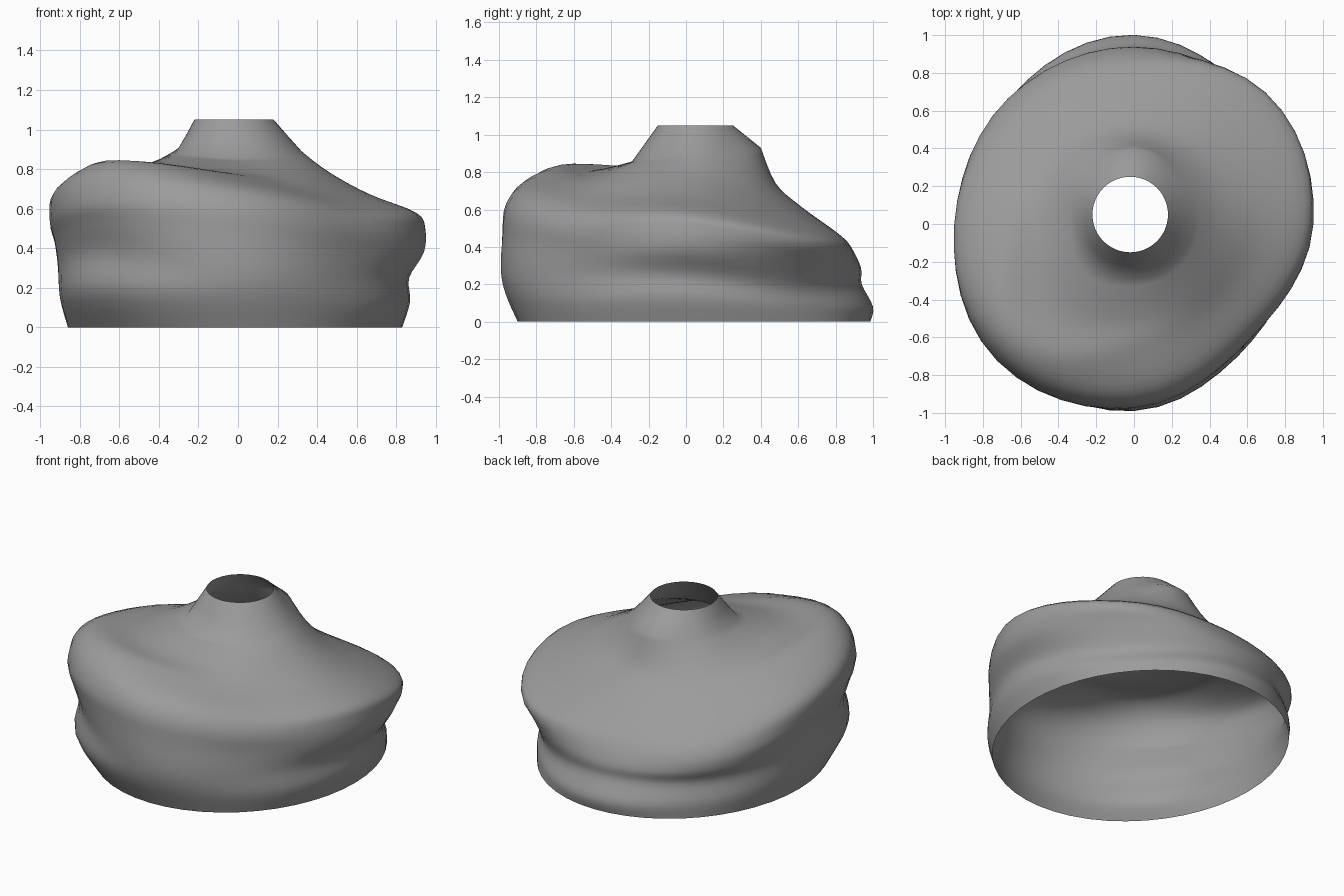
import bpy, bmesh, math

if "Cube" in bpy.data.objects:
    bpy.data.objects.remove(bpy.data.objects["Cube"])

# Profiles every 45 degrees from +x: (radius, z) from the lower bulge to the neck base
PROFILES = [
    [(.87, .13), (.865, .25), (.94, .38), (.945, .50), (.90, .58), (.66, .675), (.46, .785), (.32, .89)],
    [(.90, .08), (.88, .18), (.94, .32), (.985, .41), (.93, .48), (.64, .63), (.48, .74), (.335, .905)],
    [(1.0, .08), (.94, .20), (.935, .29), (.88, .40), (.80, .48), (.61, .62), (.48, .74), (.40, .93)],
    [(.935, .10), (.91, .22), (.94, .31), (.93, .40), (.85, .50), (.62, .66), (.50, .76), (.345, .92)],
    [(.90, .15), (.91, .30), (.925, .42), (.95, .53), (.92, .66), (.68, .775), (.51, .80), (.30, .90)],
    [(.985, .19), (.96, .37), (1.0, .52), (1.025, .63), (.975, .77), (.85, .845), (.61, .815), (.31, .87)],
    [(.965, .15), (.99, .28), (.98, .46), (.96, .61), (.87, .71), (.66, .765), (.50, .785), (.29, .855)],
    [(.88, .12), (.87, .25), (.865, .38), (.86, .50), (.80, .595), (.62, .685), (.48, .77), (.30, .87)],
]
SEGMENTS = 48
STEPS = 4


def spline(a, b, c, d, t):
    """Catmull-Rom blend between b and c for tuples."""
    return tuple(0.5 * (2 * q + (r - p) * t + (2 * p - 5 * q + 4 * r - s) * t * t
                        + (3 * q - p - 3 * r + s) * t ** 3)
                 for p, q, r, s in zip(a, b, c, d))


def column(angle):
    """Points of the shell from the open base to the neck opening."""
    ca, sa = math.cos(angle), math.sin(angle)
    u = angle / (math.pi / 4)
    i, t = int(u), u - int(u)
    keys = [spline(*(PROFILES[(i + k) % 8][j] for k in (-1, 0, 1, 2)), t) for j in range(8)]
    pts = [(-.015 + .845 * ca, .043 + .943 * sa, 0)]
    pts += [(r * ca, r * sa, z) for r, z in keys]
    last = len(pts) - 1
    out = []
    for k in range(last):
        for s in range(STEPS):
            out.append(spline(pts[max(k - 1, 0)], pts[k], pts[k + 1],
                              pts[min(k + 2, last)], s / STEPS))
    out.append(pts[last])
    # Straight tapered neck to a round opening
    top = (-.02 + .2 * ca, .05 + .2 * sa, 1.05)
    for s in (.5, 1):
        out.append(tuple(p + (q - p) * s for p, q in zip(pts[last], top)))
    return out


# Draped shell, open at the base and the neck
bm = bmesh.new()
cols = [[bm.verts.new(p) for p in column(2 * math.pi * i / SEGMENTS)] for i in range(SEGMENTS)]
for i in range(SEGMENTS):
    a, b = cols[i], cols[(i + 1) % SEGMENTS]
    for k in range(len(a) - 1):
        bm.faces.new((a[k], b[k], b[k + 1], a[k + 1])).smooth = True
mesh = bpy.data.meshes.new("draped_shell")
bm.to_mesh(mesh)
bm.free()
obj = bpy.data.objects.new("draped_shell", mesh)
bpy.context.collection.objects.link(obj)

# Dark grey surface
grey = bpy.data.materials.new("dark_grey")
grey.diffuse_color = (.33, .33, .33, 1)
grey.use_nodes = True
grey.node_tree.nodes["Principled BSDF"].inputs["Base Color"].default_value = grey.diffuse_color
mesh.materials.append(grey)
